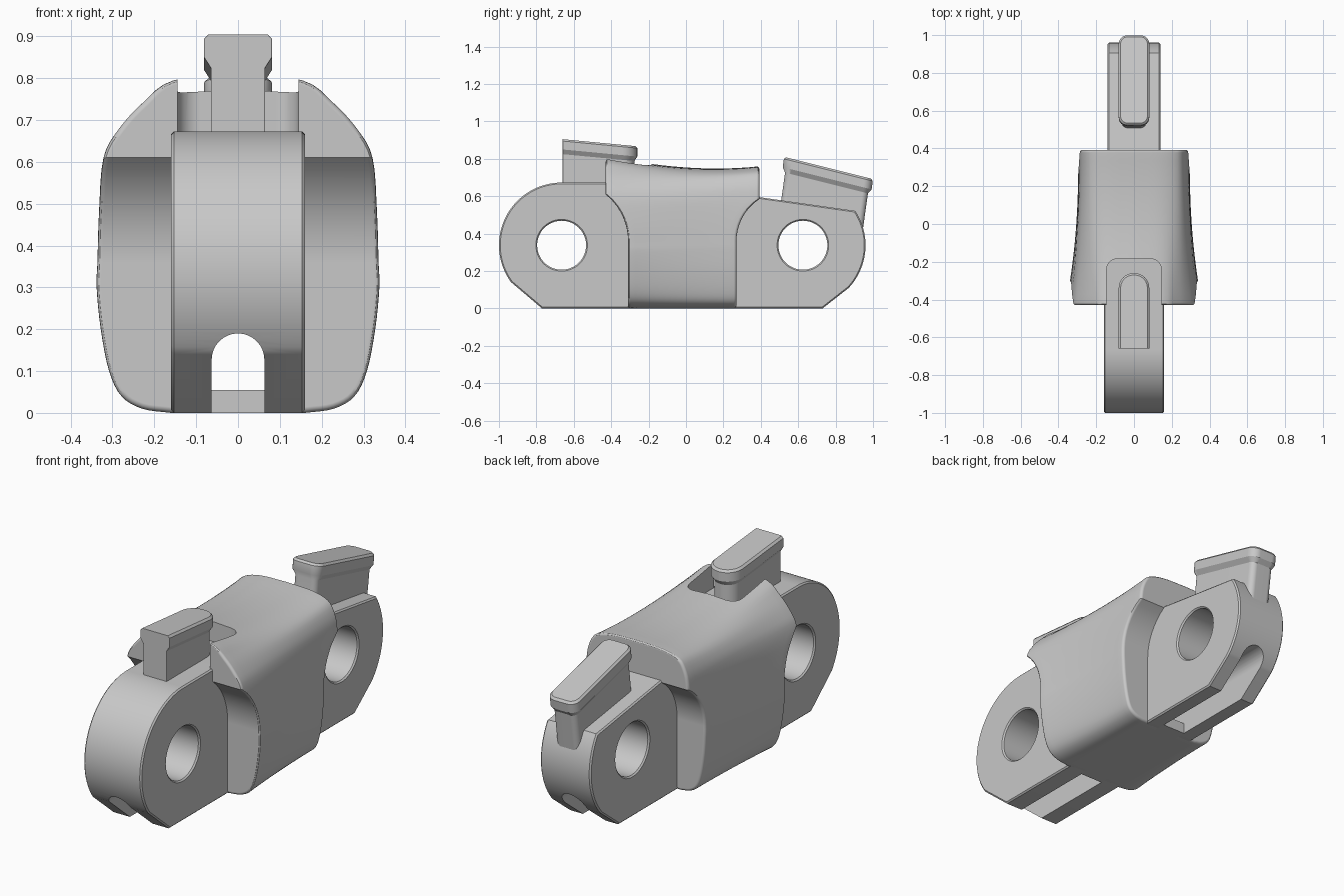
import bpy
import bmesh
from math import sqrt, sin, cos, pi, radians, atan2
from mathutils import Vector

if "Cube" in bpy.data.objects:
    bpy.data.objects.remove(bpy.data.objects["Cube"], do_unlink=True)

steel = bpy.data.materials.new("steel_grey")
steel.use_nodes = True
steel.diffuse_color = (0.58, 0.58, 0.58, 1)
steel.node_tree.nodes["Principled BSDF"].inputs["Base Color"].default_value = steel.diffuse_color


def finish(name, bm):
    bmesh.ops.recalc_face_normals(bm, faces=bm.faces)
    if bm.calc_volume(signed=True) < 0:
        bmesh.ops.reverse_faces(bm, faces=bm.faces)
    mesh = bpy.data.meshes.new(name)
    bm.to_mesh(mesh)
    bm.free()
    mesh.materials.append(steel)
    obj = bpy.data.objects.new(name, mesh)
    bpy.context.collection.objects.link(obj)
    return obj


def loft(name, rings):
    """Closed solid through a list of equal-length rings."""
    bm = bmesh.new()
    rows = [[bm.verts.new(p) for p in ring] for ring in rings]
    n = len(rows[0])
    for a, b in zip(rows, rows[1:]):
        for i in range(n):
            j = (i + 1) % n
            bm.faces.new((a[i], a[j], b[j], b[i]))
    bm.faces.new(rows[0])
    bm.faces.new(rows[-1])
    return finish(name, bm)


def activate(obj):
    bpy.ops.object.select_all(action='DESELECT')
    obj.select_set(True)
    bpy.context.view_layer.objects.active = obj


def bevel(obj, width, segments):
    activate(obj)
    mod = obj.modifiers.new("edge_bevel", 'BEVEL')
    mod.width, mod.segments = width, segments
    mod.limit_method, mod.angle_limit = 'ANGLE', radians(65)
    bpy.ops.object.modifier_apply(modifier=mod.name)


def depth(obj):
    ys = [v.co.y for v in obj.data.vertices]
    return max(ys) - min(ys) if ys else 0


def cut(obj, cutter):
    """Subtract the cutter, changing solver if the exact one loses the part."""
    activate(obj)
    mod = obj.modifiers.new("cut", 'BOOLEAN')
    mod.operation, mod.object = 'DIFFERENCE', cutter
    for solver in ('EXACT', 'FLOAT'):
        mod.solver = solver
        bpy.context.view_layer.update()
        if abs(depth(obj.evaluated_get(bpy.context.evaluated_depsgraph_get())) - depth(obj)) < .01:
            break
    bpy.ops.object.modifier_apply(modifier=mod.name)
    bpy.data.objects.remove(cutter, do_unlink=True)


def smooth(obj):
    activate(obj)
    bpy.ops.object.shade_smooth_by_angle(angle=radians(32))
    obj.modifiers.new("even_normals", 'WEIGHTED_NORMAL').keep_sharp = True


def arc(cx, cy, r, a0, a1, steps):
    return [(cx + r * cos(a0 + (a1 - a0) * k / steps), cy + r * sin(a0 + (a1 - a0) * k / steps))
            for k in range(steps + 1)]


def spline(points, steps=4):
    """Catmull-Rom samples through the points."""
    pts = [Vector(p) for p in points]
    pts = [2 * pts[0] - pts[1]] + pts + [2 * pts[-1] - pts[-2]]
    out = []
    for a, b, c, d in zip(pts, pts[1:], pts[2:], pts[3:]):
        for k in range(steps):
            t = k / steps
            out.append(0.5 * (2 * b + (c - a) * t + (2 * a - 5 * b + 4 * c - d) * t * t
                              + (3 * b - a - 3 * c + d) * t ** 3))
    return out + [pts[-2]]


# Arched drain channel along the underside
arch = [(.063, -.1)] + arc(0, .127, .063, 0, pi, 16) + [(-.063, -.1)]


def cut_channel(obj):
    cut(obj, loft("channel_cutter", [[(x, y, z) for x, z in arch] for y in (-1.2, 1.2)]))
    smooth(obj)


# Main body: half sections lofted front to back between scooped end walls
front_half = spline([(.16, 0), (.23, .01), (.28, .04), (.31, .1), (.33, .2), (.34, .3), (.338, .36),
                     (.334, .48), (.323, .61), (.285, .68), (.225, .745), (.155, .797), (0, .815)])
back_half = spline([(.16, 0), (.21, .01), (.25, .04), (.272, .1), (.288, .2), (.295, .3), (.296, .36),
                    (.294, .48), (.287, .585), (.272, .65), (.23, .70), (.14, .725), (0, .73)])


def wall(z, centre, r, side, z_top):
    h = min(max(z - .36, 0), z_top - .36)
    return centre + side * sqrt(r * r - h * h)


def body_point(i, t):
    x, z = front_half[i].lerp(back_half[i], 1 - (1 - t) ** 2)
    z = max(z, 0) + .03 * t ** 3 * min(max((z - .59) / .1, 0), 1)
    y0, y1 = wall(z, -.631, .321, 1, .61), wall(z, .538, .268, -1, .585)
    return Vector((x, y0 + (y1 - y0) * t, z))


STEPS, N = 14, len(front_half)
LOW, HIGH = 24, 32          # section indices bounding the scooped arc
bm = bmesh.new()
rows = []
for s in range(STEPS + 1):
    right = [body_point(i, s / STEPS) for i in range(N)]
    left = [Vector((-p.x, p.y, p.z)) for p in reversed(right[:-1])]
    rows.append([bm.verts.new(p) for p in right + left])
M = len(rows[0])
for a, b in zip(rows, rows[1:]):
    for i in range(M):
        j = (i + 1) % M
        bm.faces.new((a[i], a[j], b[j], b[i]))
for row in (rows[0], rows[-1]):
    bm.faces.new(row[:LOW + 1] + row[M - 1 - LOW:])
    bm.faces.new(row[HIGH:M - HIGH])
    for i in range(LOW, HIGH):
        bm.faces.new((row[i], row[i + 1], row[M - 2 - i], row[M - 1 - i]))
body = finish("link_body", bm)
bevel(body, .014, 3)

# Rounded pocket in the top front of the body
pocket = arc(.09, -.24, .055, 0, pi / 2, 6)
pocket = [(.145, -.6)] + pocket + [(-x, y) for x, y in reversed(pocket)] + [(-.145, -.6)]
cut(body, loft("pocket_cutter", [[(x, y, z) for x, y in pocket] for z in (.66, 1)]))
cut_channel(body)


# Pierced end lugs, running into the body
def lug(name, profile, half_width, hole_y):
    obj = loft(name, [[(x, y, z) for y, z in profile] for x in (-half_width, half_width)])
    circle = arc(hole_y, .338, .131, 0, 2 * pi, 48)[:-1]
    cut(obj, loft("hole_cutter", [[(x, y, z) for y, z in circle] for x in (-1, 1)]))
    bevel(obj, .007, 1)
    cut_channel(obj)


front_profile = ([(-.29, 0), (-.1, .03), (-.1, .673)]
                 + arc(-.665, .338, .335, pi / 2, pi + .63, 36) + [(-.77, 0)])
rear_profile = ([(.73, 0)] + arc(.625, .338, .335, -.75, atan2(.187, .285), 28)
                + [(.4, .594), (.1, .635), (.1, .03), (.25, 0)])
lug("front_lug", front_profile, .16, -.665)
lug("rear_lug", rear_profile, .14, .625)

# Floor closing the channel under the body
floor_plan = [(-.064, -.32), (.064, -.32), (.064, .3), (-.064, .3)]
loft("channel_floor", [[(x, y, z) for x, y in floor_plan] for z in (0, .055)])


# Sloping capped pegs
def plan(w, y0, y1, r0, r1):
    corners = [(w - r1, y1 - r1, r1, 0), (r1 - w, y1 - r1, r1, pi / 2),
               (r0 - w, y0 + r0, r0, pi), (w - r0, y0 + r0, r0, 1.5 * pi)]
    return [p for x, y, r, a in corners for p in arc(x, y, r, a, a + pi / 2, 6)]


def peg(name, start, top, length, slope, lean, r0, r1, flush):
    rings = []
    for h, inset in ((-.265, .016), (-.08, .016), (-.055, 0), (-.01, 0), (0, .01)):
        shape = plan(.081 - inset, 0 if flush else inset, length - inset,
                     max(r0 - inset, .003), r1 - inset)
        rings.append([(x, start + l + lean * h, top - slope * l + h) for x, l in shape])
    smooth(loft(name, rings))


peg("front_peg", -.66, .905, .4, .095, 0, .003, .078, True)
peg("rear_peg", .525, .81, .475, .25, .14, .045, .045, False)
